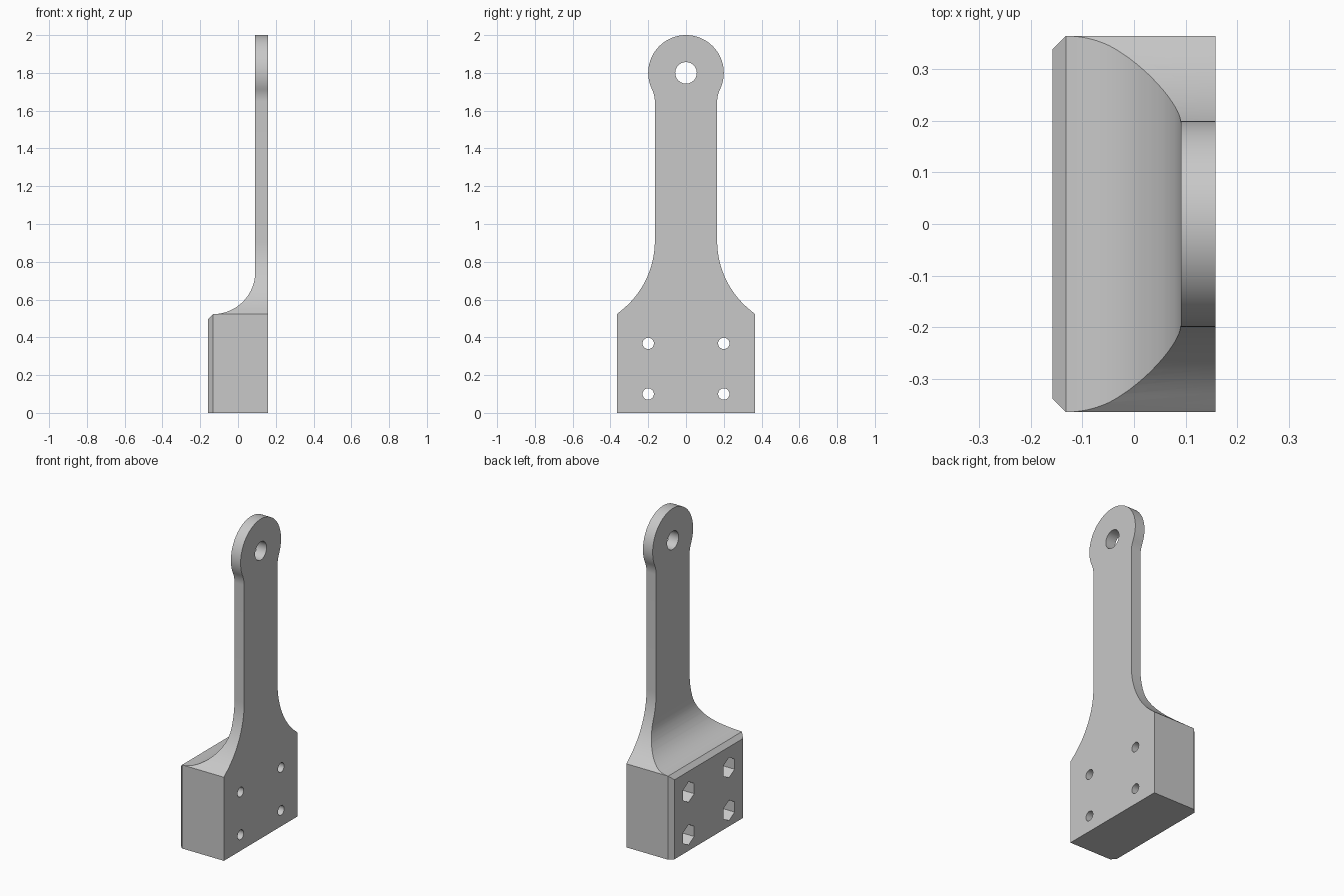
import bpy
import bmesh
from math import cos, sin, pi, radians, atan2, degrees, sqrt
from mathutils import Vector

if "Cube" in bpy.data.objects:
    bpy.data.objects.remove(bpy.data.objects["Cube"], do_unlink=True)

grey = bpy.data.materials.new("plain_grey")
grey.use_nodes = True
grey.diffuse_color = (0.58, 0.58, 0.58, 1)
grey.node_tree.nodes["Principled BSDF"].inputs["Base Color"].default_value = (0.58, 0.58, 0.58, 1)

HALF_X, HALF_Y = 0.158, 0.365      # base half sizes
SHOULDER, CHAMFER = 0.523, 0.026   # base height, edge chamfer
ARM_Y, ARM_X = 0.165, 0.091        # arm half width, arm inner face
EYE_Z, EYE_R = 1.8, 0.2            # rounded end


def arc(cx, cy, r, start, end, steps):
    """Points on an arc, angles in degrees."""
    angles = [radians(start + (end - start) * i / steps) for i in range(steps + 1)]
    return [(cx + r * cos(a), cy + r * sin(a)) for a in angles]


def prism(name, points, axis, low, high):
    """Extrude a closed 2D outline along one axis."""
    def place(p, d):
        co = list(p)
        co.insert("xyz".index(axis), d)
        return Vector(co)
    bm = bmesh.new()
    face = bm.faces.new([bm.verts.new(place(p, low)) for p in points])
    new = bmesh.ops.extrude_face_region(bm, geom=[face])["geom"]
    shift = place((0, 0), high - low)
    bmesh.ops.translate(bm, vec=shift, verts=[g for g in new if isinstance(g, bmesh.types.BMVert)])
    bmesh.ops.recalc_face_normals(bm, faces=bm.faces)
    mesh = bpy.data.meshes.new(name)
    bm.to_mesh(mesh)
    bm.free()
    mesh.materials.append(grey)
    obj = bpy.data.objects.new(name, mesh)
    bpy.context.collection.objects.link(obj)
    return obj


def combine(target, tool, operation):
    """Apply a boolean and discard the tool."""
    mod = target.modifiers.new("cut", "BOOLEAN")
    mod.operation, mod.object, mod.solver = operation, tool, "EXACT"
    bpy.context.view_layer.objects.active = target
    bpy.ops.object.modifier_apply(modifier=mod.name)
    bpy.data.objects.remove(tool, do_unlink=True)


# Broad outline: base, flared shoulders, straight arm, rounded eye
flare_r, neck_r = 0.47, 0.15
flare_z = 0.91
flare_end = 180 + degrees(atan2(flare_z - SHOULDER, flare_r - HALF_Y + ARM_Y))
drop = sqrt((EYE_R + neck_r) ** 2 - (ARM_Y + neck_r) ** 2)
neck = degrees(atan2(drop, ARM_Y + neck_r))
side = [(HALF_Y, 0), (HALF_Y, SHOULDER)]
side += arc(ARM_Y + flare_r, flare_z, flare_r, flare_end, 180, 20)[1:]
side += arc(ARM_Y + neck_r, EYE_Z - drop, neck_r, 180, 180 - neck, 10)
side += arc(0, EYE_Z, EYE_R, -neck, 90, 32)[1:]
outline = side + [(-y, z) for y, z in reversed(side[:-1])]
bracket = prism("bracket", outline, "x", -0.3, 0.3)

# Edge outline: thick base sweeping up into the thin arm
fillet = ARM_X + HALF_X - CHAMFER
edge = [(HALF_X, -0.1), (HALF_X, 2.1), (ARM_X, 2.1)]
edge += arc(ARM_X - fillet, SHOULDER + fillet, fillet, 0, -90, 24)
edge += [(-0.2, SHOULDER + HALF_X - CHAMFER - 0.2), (-0.2, -0.1)]
combine(bracket, prism("edge_shape", edge, "y", -0.6, 0.6), "INTERSECT")

# Plan outline: chamfered vertical corners
c = HALF_Y - CHAMFER
plan = [(-HALF_X, -c), (-HALF_X + 0.1, -c - 0.1), (0.3, -c - 0.1),
        (0.3, c + 0.1), (-HALF_X + 0.1, c + 0.1), (-HALF_X, c)]
combine(bracket, prism("plan_shape", plan, "z", -0.2, 2.2), "INTERSECT")

# Eye hole, bolt holes and hexagonal nut pockets
combine(bracket, prism("eye_hole", arc(0, EYE_Z, 0.057, 0, 360, 40)[:-1], "x", -0.4, 0.4), "DIFFERENCE")
for y in (-0.2, 0.2):
    for z in (0.1, 0.368):
        combine(bracket, prism("bolt_hole", arc(y, z, 0.03, 0, 360, 28)[:-1], "x", -0.4, 0.4), "DIFFERENCE")
        combine(bracket, prism("nut_pocket", arc(y, z, 0.064, 30, 390, 6)[:-1], "x", -0.4, 0.04), "DIFFERENCE")

bpy.ops.object.select_all(action="DESELECT")
bracket.select_set(True)
bpy.context.view_layer.objects.active = bracket
bpy.ops.object.shade_smooth_by_angle(angle=radians(25))
